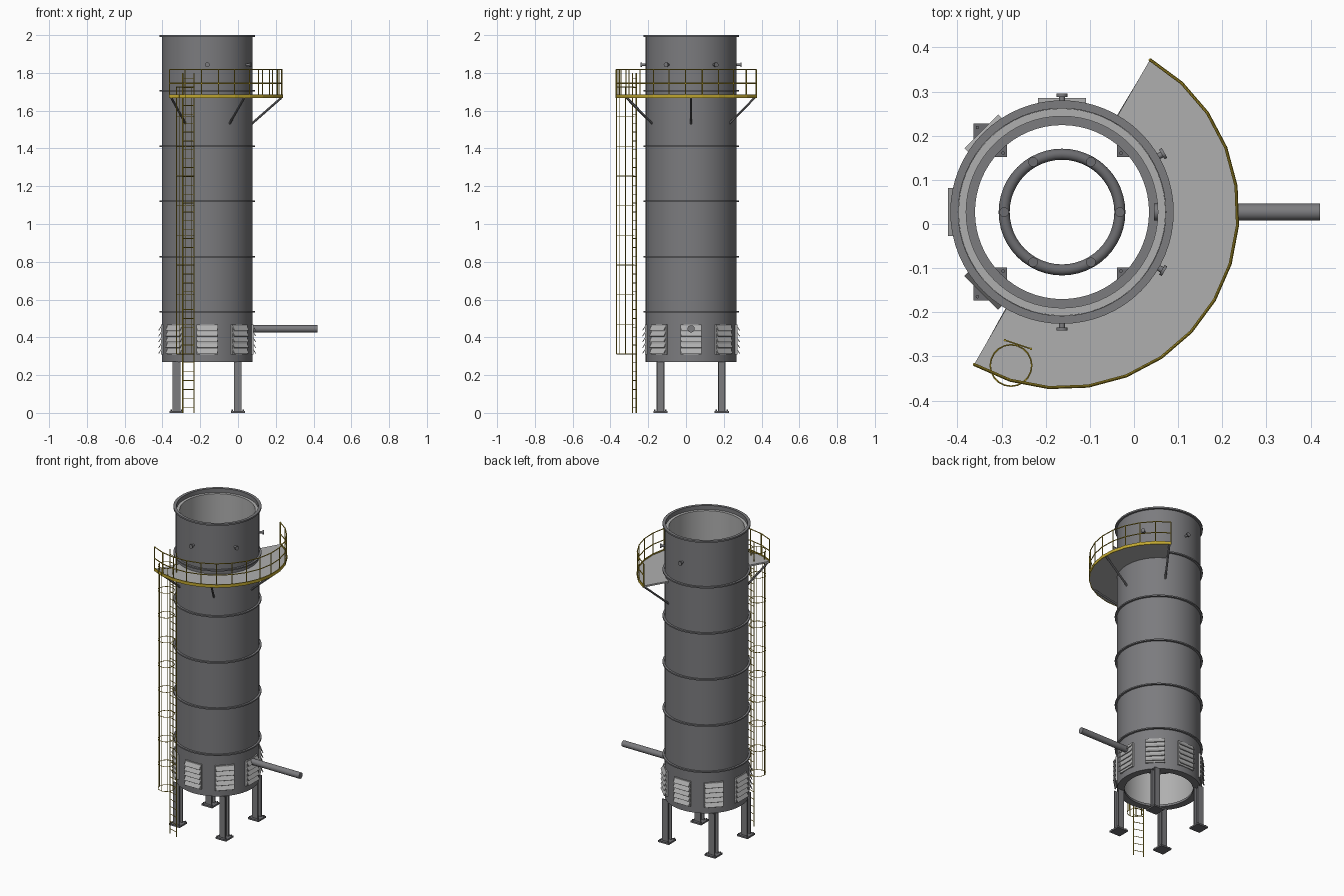
import bpy, bmesh, math
from mathutils import Matrix, Vector

if "Cube" in bpy.data.objects:
    bpy.data.objects.remove(bpy.data.objects["Cube"])

CX, CY = -0.163, 0.027          # stack axis


def material(name, rgb):
    m = bpy.data.materials.new(name)
    m.diffuse_color = (*rgb, 1)
    m.use_nodes = True
    m.node_tree.nodes["Principled BSDF"].inputs["Base Color"].default_value = m.diffuse_color
    return m


STEEL = material("grey steel", (0.20, 0.20, 0.21))
DARK = material("dark steel", (0.15, 0.15, 0.16))
PALE = material("pale grey", (0.43, 0.43, 0.43))
YELLOW = material("safety yellow", (0.52, 0.38, 0.03))


def polar(r, deg, z):
    a = math.radians(deg)
    return Vector((CX + r * math.cos(a), CY + r * math.sin(a), z))


def finish(bm, name, mat, smooth=False):
    bmesh.ops.recalc_face_normals(bm, faces=bm.faces)
    me = bpy.data.meshes.new(name)
    bm.to_mesh(me)
    bm.free()
    ob = bpy.data.objects.new(name, me)
    bpy.context.collection.objects.link(ob)
    me.materials.append(mat)
    if smooth:
        bpy.ops.object.select_all(action='DESELECT')
        ob.select_set(True)
        bpy.context.view_layer.objects.active = ob
        bpy.ops.object.shade_smooth_by_angle(angle=math.radians(35))
    return ob


def bar(bm, a, b, r, n=8):
    """Round bar between two points."""
    a, b = Vector(a), Vector(b)
    d = b - a
    mat = Matrix.Translation((a + b) / 2) @ d.to_track_quat('Z', 'Y').to_matrix().to_4x4()
    bmesh.ops.create_cone(bm, cap_ends=True, segments=n, radius1=r, radius2=r,
                          depth=d.length, matrix=mat)


def box(bm, centre, size, turn=0, tilt=0):
    """Box, tilted about its own y, then turned about z."""
    mat = (Matrix.Translation(centre) @ Matrix.Rotation(math.radians(turn), 4, 'Z')
           @ Matrix.Rotation(math.radians(tilt), 4, 'Y') @ Matrix.Diagonal((*size, 1)))
    bmesh.ops.create_cube(bm, size=1, matrix=mat)


def sweep(bm, profile, start=0, span=360, n=64):
    """Sweep a closed (radius, z) profile about the stack axis."""
    full = span == 360
    rows = [[bm.verts.new(polar(r, start + span * i / n, z)) for r, z in profile]
            for i in range(n if full else n + 1)]
    k = len(profile)
    for i in range(n):
        p, q = rows[i], rows[(i + 1) % len(rows)]
        for j in range(k):
            bm.faces.new((p[j], p[(j + 1) % k], q[(j + 1) % k], q[j]))
    if not full:
        bm.faces.new(rows[0])
        bm.faces.new(rows[-1])


def rect(r0, r1, z0, z1):
    return [(r0, z0), (r1, z0), (r1, z1), (r0, z1)]


# Stack shell, lining and flange rings
bm = bmesh.new()
sweep(bm, rect(0.235, 0.2405, 0.27, 1.996))
finish(bm, "stack_shell", STEEL, True)
bm = bmesh.new()
sweep(bm, rect(0.217, 0.2345, 0.285, 1.975))
finish(bm, "inner_lining", PALE, True)
bm = bmesh.new()
sweep(bm, rect(0.197, 0.2395, 0.27, 0.284))
finish(bm, "bottom_ring", STEEL, True)
bm = bmesh.new()
sweep(bm, rect(0.235, 0.253, 1.99, 2.0))
for i in range(5):
    z = 0.535 + 0.2925 * i
    sweep(bm, rect(0.239, 0.253, z - 0.004, z + 0.004))
finish(bm, "flange_rings", STEEL, True)

# Burner ring with six nozzles
bm = bmesh.new()
sweep(bm, [(0.131 + 0.0125 * math.cos(t * math.pi / 6), 0.46 + 0.0125 * math.sin(t * math.pi / 6))
           for t in range(12)], n=48)
for i in range(6):
    bar(bm, polar(0.131, 60 * i, 0.46), polar(0.131, 60 * i, 0.49), 0.011, 12)
finish(bm, "burner_ring", DARK, True)

# Fuel pipe
bm = bmesh.new()
bar(bm, (0.045, CY, 0.445), (0.421, CY, 0.445), 0.019, 24)
finish(bm, "fuel_pipe", STEEL, True)

# Louvre panels around the base
bm = bmesh.new()
for i in range(8):
    a = 45 * i
    box(bm, polar(0.239, a, 0.388), (0.012, 0.112, 0.158), a)
    for s in range(5):
        box(bm, polar(0.249, a, 0.327 + 0.0305 * s), (0.004, 0.108, 0.030), a, -32)
finish(bm, "louvre_panels", PALE)

# Legs: H columns on bolted base plates
legs, plates = bmesh.new(), bmesh.new()
for sx in (-1, 1):
    for sy in (-1, 1):
        x, y = CX + sx * 0.1625, CY + sy * 0.1625
        box(legs, (x, y, 0.14), (0.006, 0.034, 0.264))
        for e in (-1, 1):
            box(legs, (x, y + e * 0.0175, 0.14), (0.04, 0.006, 0.264))
        box(plates, (x, y, 0.005), (0.075, 0.075, 0.01))
        for bx in (-1, 1):
            for by in (-1, 1):
                p = Vector((x + bx * 0.029, y + by * 0.029, 0.008))
                bar(plates, p, p + Vector((0, 0, 0.009)), 0.004)
finish(legs, "support_legs", STEEL)
finish(plates, "base_plates", DARK)

# Sampling ports near the top
bm = bmesh.new()
for a in (-90, -30, 30, 90):
    bar(bm, polar(0.235, a, 1.843), polar(0.264, a, 1.843), 0.007, 12)
    bar(bm, polar(0.261, a, 1.843), polar(0.268, a, 1.843), 0.0125, 16)
finish(bm, "sampling_ports", STEEL, True)

# Half-round platform with braces
N, START, R = 14, -120, 0.398
bm = bmesh.new()
sweep(bm, rect(0.2405, R, 1.668, 1.678), START, 180, N)
finish(bm, "platform_floor", PALE)
bm = bmesh.new()
for a in (-120, -60, 0, 60):
    a += {-120: 1, 60: -1}.get(a, 0)
    bar(bm, polar(0.237, a, 1.532), polar(0.392, a, 1.668), 0.006)
finish(bm, "platform_braces", STEEL)

# Toe board and guard rail
bm = bmesh.new()
sweep(bm, rect(R - 0.001, R + 0.004, 1.667, 1.686), START, 180, N)
finish(bm, "toe_board", YELLOW)
bm = bmesh.new()
for i in range(N + 1):
    a, b = START + 180 * i / N, START + 180 * (i + 1) / N
    bar(bm, polar(R, a, 1.67), polar(R, a, 1.818), 0.003)
    if i < N:
        for z in (1.745, 1.817):
            bar(bm, polar(R, a, z), polar(R, b, z), 0.003)
finish(bm, "guard_rail", YELLOW)

# Ladder
A = -108.4
mid = polar(0.316, A, 0)
side = Vector((-math.sin(math.radians(A)), math.cos(math.radians(A)), 0)) * 0.031
up = Vector((0, 0, 1))
bm = bmesh.new()
for s in (-1, 1):
    bar(bm, mid + s * side, mid + s * side + up * 1.80, 0.003)
for i in range(38):
    z = up * (0.03 + 0.047 * i)
    bar(bm, mid - side + z, mid + side + z, 0.002, 6)
finish(bm, "ladder", YELLOW)

# Safety cage: hoops and upright strips
hub, rc = polar(0.366, A, 0), 0.047


def cage(deg, z):
    t = math.radians(deg)
    return hub + Vector((rc * math.cos(t), rc * math.sin(t), z))


bm = bmesh.new()
for i in range(10):
    z = 0.312 + 0.157 * i
    for k in range(20):
        bar(bm, cage(18 * k, z), cage(18 * k + 18, z), 0.002, 6)
for k in range(5):
    bar(bm, cage(-45 * k, 0.312), cage(-45 * k, 1.727), 0.002, 6)
finish(bm, "ladder_cage", YELLOW)
